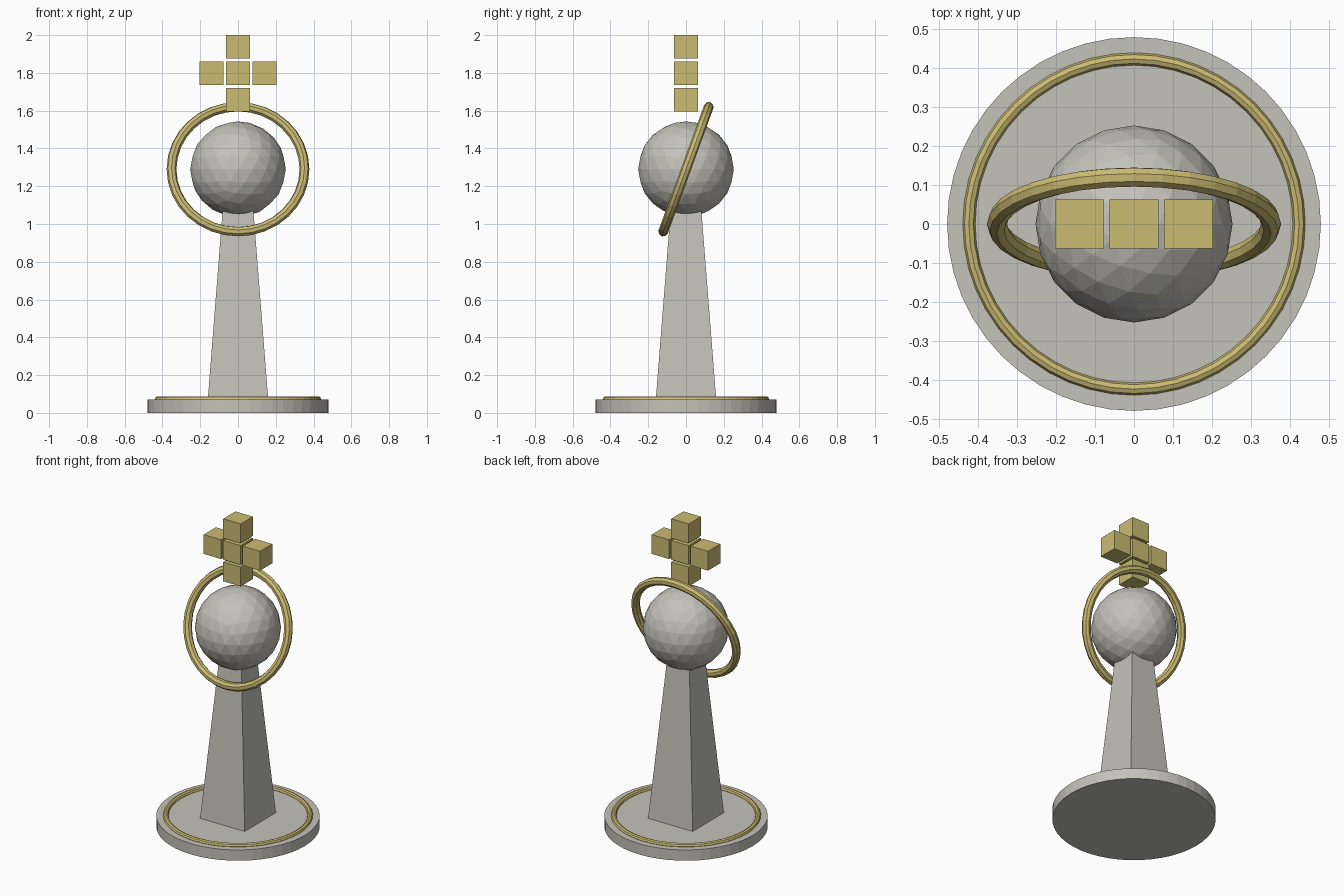
import bpy
from math import radians

cube = bpy.data.objects.get("Cube")
if cube:
    bpy.data.objects.remove(cube, do_unlink=True)


def material(name, color):
    m = bpy.data.materials.new(name)
    m.use_nodes = True
    rgba = (*color, 1)
    m.diffuse_color = rgba
    m.node_tree.nodes["Principled BSDF"].inputs["Base Color"].default_value = rgba
    return m


stone = material("pale stone", (0.55, 0.54, 0.49))
gold = material("soft gold", (0.60, 0.50, 0.17))


def finish(name, mat):
    obj = bpy.context.object
    obj.name = name
    obj.data.materials.append(mat)
    return obj


def ring(name, z, major, minor, tilt, segments):
    bpy.ops.mesh.primitive_torus_add(
        location=(0, 0, z), rotation=(tilt, 0, 0), major_radius=major,
        minor_radius=minor, major_segments=segments, minor_segments=8)
    return finish(name, gold)


# Round base with an inlaid trim ring
bpy.ops.mesh.primitive_cylinder_add(vertices=48, radius=0.48, depth=0.07,
                                    location=(0, 0, 0.035))
finish("base", stone)
ring("base_trim", 0.072, 0.424, 0.016, 0, 48)

# Square tapering column, running up into the globe
bpy.ops.mesh.primitive_cube_add(size=1, location=(0, 0, 0.59))
column = finish("column", stone)
for v in column.data.vertices:
    top = v.co.z > 0
    half = 0.08 if top else 0.16
    v.co.x = half if v.co.x > 0 else -half
    v.co.y = half if v.co.y > 0 else -half
    v.co.z = 0.5 if top else -0.52

# Faceted globe and its tilted orbit ring
bpy.ops.mesh.primitive_ico_sphere_add(subdivisions=3, radius=0.253,
                                      location=(0, 0, 1.29))
finish("globe", stone)
ring("orbit_ring", 1.29, 0.352, 0.026, radians(70), 32)

# Cross of five separate cubes
step = 0.14
for name, i, k in (("center", 0, 0), ("upper", 0, 1), ("lower", 0, -1),
                   ("left", 1, 0), ("right", -1, 0)):
    bpy.ops.mesh.primitive_cube_add(
        size=0.125, location=(i * step, 0, 1.798 + k * step))
    finish("cross_" + name + "_cube", gold)
